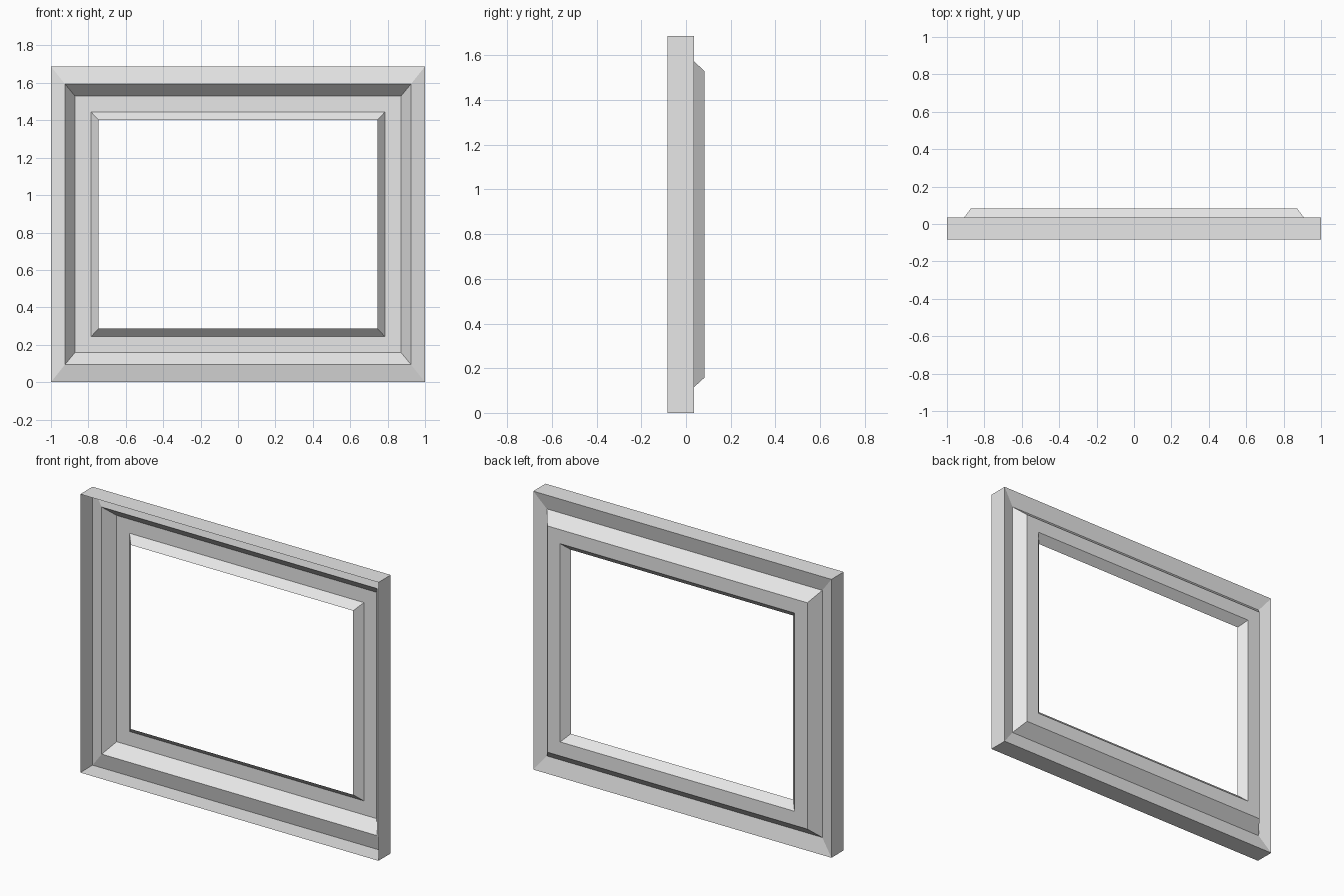
import bpy
import bmesh

cube = bpy.data.objects.get("Cube")
if cube:
    bpy.data.objects.remove(cube, do_unlink=True)

WIDTH, HEIGHT = 2.0, 1.688

# Moulding profile: inset from sides, inset from top and bottom, depth
PROFILE = [
    (0.0, 0.0, -0.083),       # open front edge of outer wall
    (0.0, 0.0, 0.035),        # back edge of outer wall
    (0.076, 0.095, 0.014),    # groove
    (0.128, 0.158, 0.083),    # raised panel, outer edge
    (0.214, 0.243, 0.083),    # raised panel, inner edge
    (0.254, 0.286, 0.038),    # lip around the opening
]


def rectangle(bm, side, end, depth):
    """Add the four corners of one mitred rectangle."""
    x, low, high = WIDTH / 2 - side, end, HEIGHT - end
    corners = ((-x, low), (x, low), (x, high), (-x, high))
    return [bm.verts.new((cx, depth, cz)) for cx, cz in corners]


grey = bpy.data.materials.new("light grey")
grey.use_nodes = True
grey.diffuse_color = (0.8, 0.8, 0.8, 1)
grey.node_tree.nodes["Principled BSDF"].inputs["Base Color"].default_value = grey.diffuse_color

# Thin window frame: mitred bands joining successive rectangles
bm = bmesh.new()
rings = [rectangle(bm, *point) for point in PROFILE]
for outer, inner in zip(rings, rings[1:]):
    for i in range(4):
        j = (i + 1) % 4
        bm.faces.new((outer[i], outer[j], inner[j], inner[i]))

# Outer walls face outwards, the mouldings face the back
bm.normal_update()
if bm.faces[:][0].normal.z > 0:
    bmesh.ops.reverse_faces(bm, faces=bm.faces[:])

mesh = bpy.data.meshes.new("window_frame")
bm.to_mesh(mesh)
bm.free()
mesh.materials.append(grey)
frame = bpy.data.objects.new("window_frame", mesh)
bpy.context.collection.objects.link(frame)
